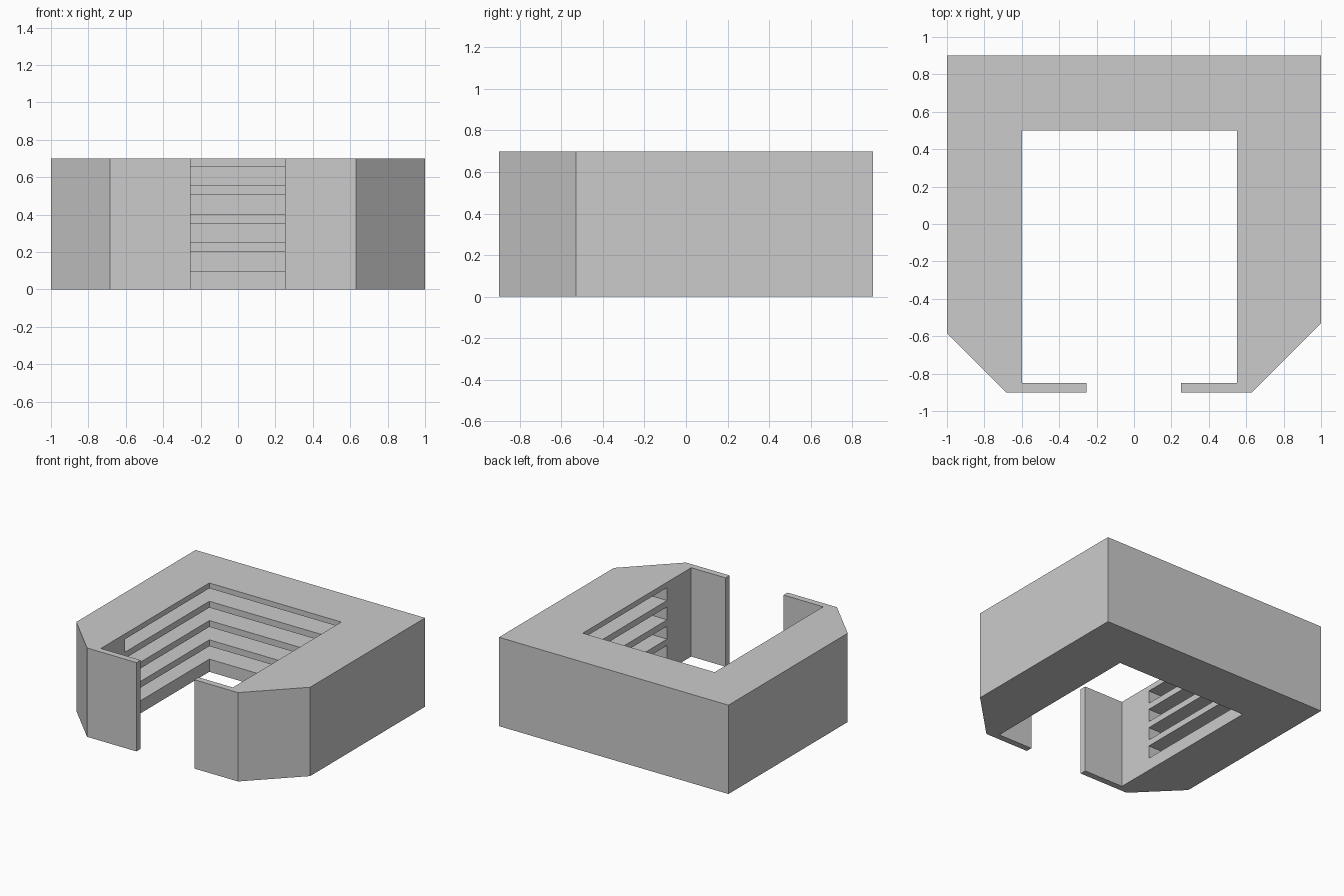
import bpy, bmesh

if "Cube" in bpy.data.objects:
    bpy.data.objects.remove(bpy.data.objects["Cube"])

HEIGHT = 0.7


def add_prism(bm, outline, z0, z1):
    """Extrude a flat outline from z0 to z1."""
    face = bm.faces.new([bm.verts.new((x, y, z0)) for x, y in outline])
    top = bmesh.ops.extrude_face_region(bm, geom=[face])["geom"]
    moved = [g for g in top if isinstance(g, bmesh.types.BMVert)]
    bmesh.ops.translate(bm, verts=moved, vec=(0, 0, z1 - z0))


def make_object(name, bm):
    bmesh.ops.recalc_face_normals(bm, faces=bm.faces[:])
    mesh = bpy.data.meshes.new(name)
    bm.to_mesh(mesh)
    bm.free()
    obj = bpy.data.objects.new(name, mesh)
    bpy.context.collection.objects.link(obj)
    return obj


# U-shaped counter with chamfered front corners and thin front lips
outline = [
    (-1, 0.9), (-1, -0.585), (-0.685, -0.9), (-0.255, -0.9), (-0.255, -0.85),
    (-0.6, -0.85), (-0.6, 0.5), (0.55, 0.5), (0.55, -0.85), (0.25, -0.85),
    (0.25, -0.9), (0.63, -0.9), (1, -0.53), (1, 0.9),
]
bm = bmesh.new()
add_prism(bm, outline, 0, HEIGHT)
counter = make_object("counter_body", bm)

# Four shelf recesses running round the inner walls
x0, x1, y0, y1 = -0.91, 0.86, -0.55, 0.81
bm = bmesh.new()
for i in range(4):
    z = 0.1 + i * 0.152
    add_prism(bm, [(x0, y0), (x1, y0), (x1, y1), (x0, y1)], z, z + 0.102)
cutter = make_object("shelf_cutter", bm)
cutter.hide_render = True

# Carve the shelves, then drop the cutter
mod = counter.modifiers.new("shelves", "BOOLEAN")
mod.operation = "DIFFERENCE"
mod.solver = "EXACT"
mod.object = cutter
bpy.context.view_layer.objects.active = counter
bpy.ops.object.modifier_apply(modifier=mod.name)
bpy.data.objects.remove(cutter, do_unlink=True)
